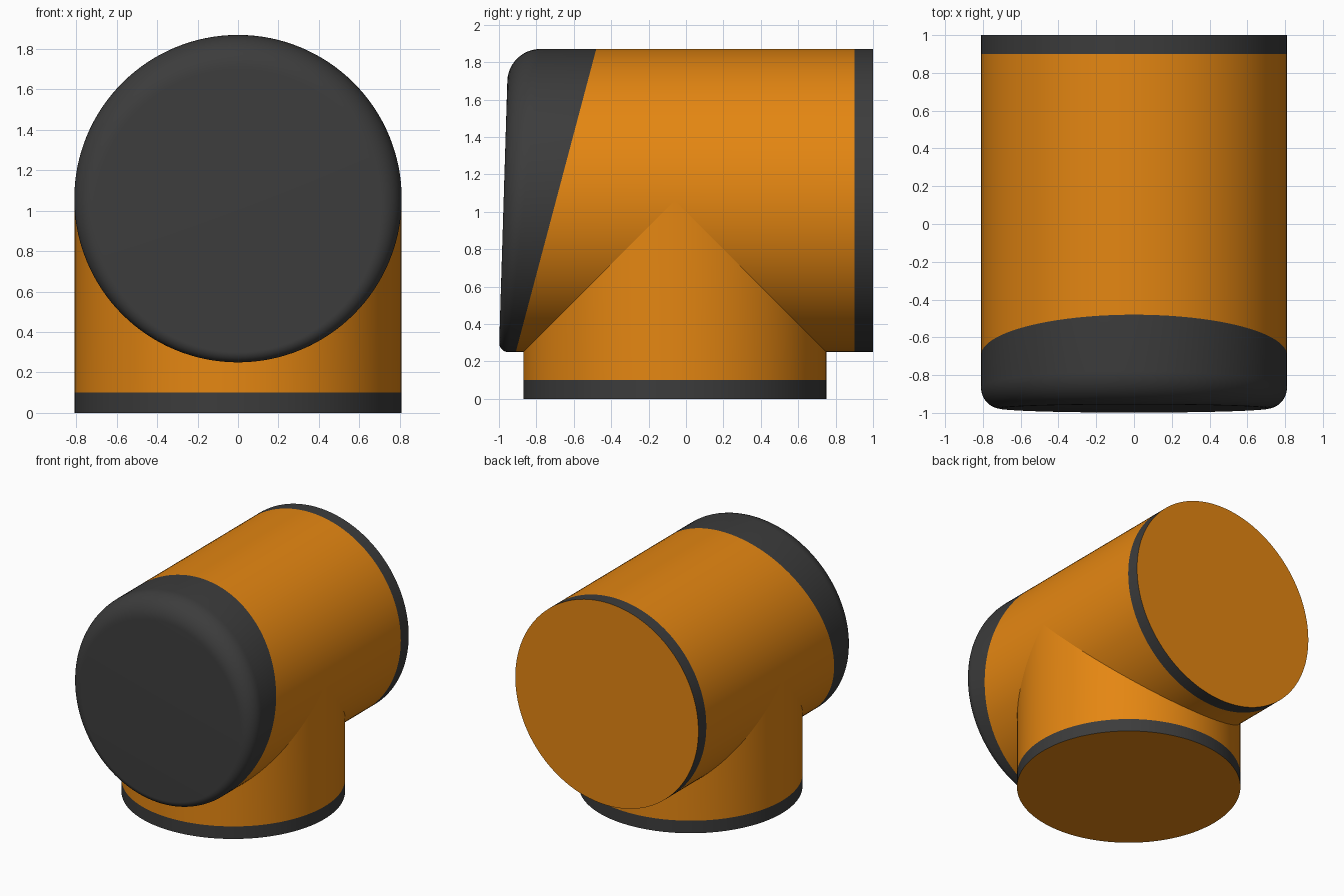
import bpy
from math import sin, cos, pi

if "Cube" in bpy.data.objects:
    bpy.data.objects.remove(bpy.data.objects["Cube"])

N = 128              # segments round each pipe
R = 0.81             # radius of both pipes
ZC = 1.06            # axis height of the horizontal pipe
YC = -0.06           # axis position of the vertical pipe


def material(name, rgb):
    m = bpy.data.materials.new(name)
    m.diffuse_color = (*rgb, 1)
    m.use_nodes = True
    m.node_tree.nodes["Principled BSDF"].inputs["Base Color"].default_value = m.diffuse_color
    return m


ORANGE = material("orange", (0.78, 0.24, 0.006))
DARK = material("dark_grey", (0.045, 0.045, 0.045))


def loft(name, rings, mat, cap_start=False, cap_end=False):
    """Skin a list of rings ordered along the pipe axis, optionally capped."""
    verts = [p for ring in rings for p in ring]
    faces = []
    for k in range(len(rings) - 1):
        for i in range(N):
            j = (i + 1) % N
            a, b = k * N, (k + 1) * N
            faces.append((a + i, a + j, b + j, b + i))
    if cap_start:
        faces.append(tuple(reversed(range(N))))
    if cap_end:
        s = (len(rings) - 1) * N
        faces.append(tuple(range(s, s + N)))
    me = bpy.data.meshes.new(name)
    me.from_pydata(verts, [], faces)
    me.materials.append(mat)
    ob = bpy.data.objects.new(name, me)
    bpy.context.collection.objects.link(ob)
    bpy.ops.object.select_all(action='DESELECT')
    ob.select_set(True)
    bpy.context.view_layer.objects.active = ob
    bpy.ops.object.shade_smooth_by_angle(angle=pi / 6)
    return ob


def ring_y(y_of_z, r_of_t=lambda t: R):
    """Ring round the horizontal axis, its y given as a function of z."""
    out = []
    for i in range(N):
        t = 2 * pi * i / N
        r = r_of_t(t)
        x, z = r * sin(t), ZC + r * cos(t)
        out.append((x, y_of_z(z, t), z))
    return out


def ring_z(z_of_y):
    """Ring round the vertical axis, its z given as a function of y."""
    angles = [2 * pi * i / N for i in range(N)]
    return [(R * cos(t), YC + R * sin(t), z_of_y(R * sin(t))) for t in angles]


# slanted colour split and slightly tilted front face
def split(z, t):
    return -0.695 + (z - ZC) * 0.43 / 1.62


def fillet(t):
    return 0.11 + 0.06 * cos(t)


def cap_ring(a):
    return ring_y(
        lambda z, t: -0.975 + (z - ZC) * 0.05 / 1.62 + fillet(t) * (1 - sin(a)),
        lambda t: R - fillet(t) * (1 - cos(a)))


# front cap: flat face, rounded rim growing towards the top, slanted edge
STEPS = 12
cap = [cap_ring(pi / 2 * (1 - k / STEPS)) for k in range(STEPS + 1)]
loft("front_cap", cap + [ring_y(split)], DARK, cap_start=True)

# horizontal barrel with rear collar and end disc
collar_front = ring_y(lambda z, t: 0.9)
rear = ring_y(lambda z, t: 1.0)
loft("barrel", [ring_y(split), collar_front], ORANGE)
loft("rear_collar", [collar_front, rear], DARK)
loft("rear_disc", [rear], ORANGE, cap_end=True)

# vertical stem mitred to the barrel, with base collar and end disc
base = ring_z(lambda d: 0.0)
collar_top = ring_z(lambda d: 0.1)
saddle = ring_z(lambda d: ZC - abs(d))
loft("base_disc", [base], ORANGE, cap_start=True)
loft("base_collar", [base, collar_top], DARK)
loft("stem", [collar_top, saddle], ORANGE)
